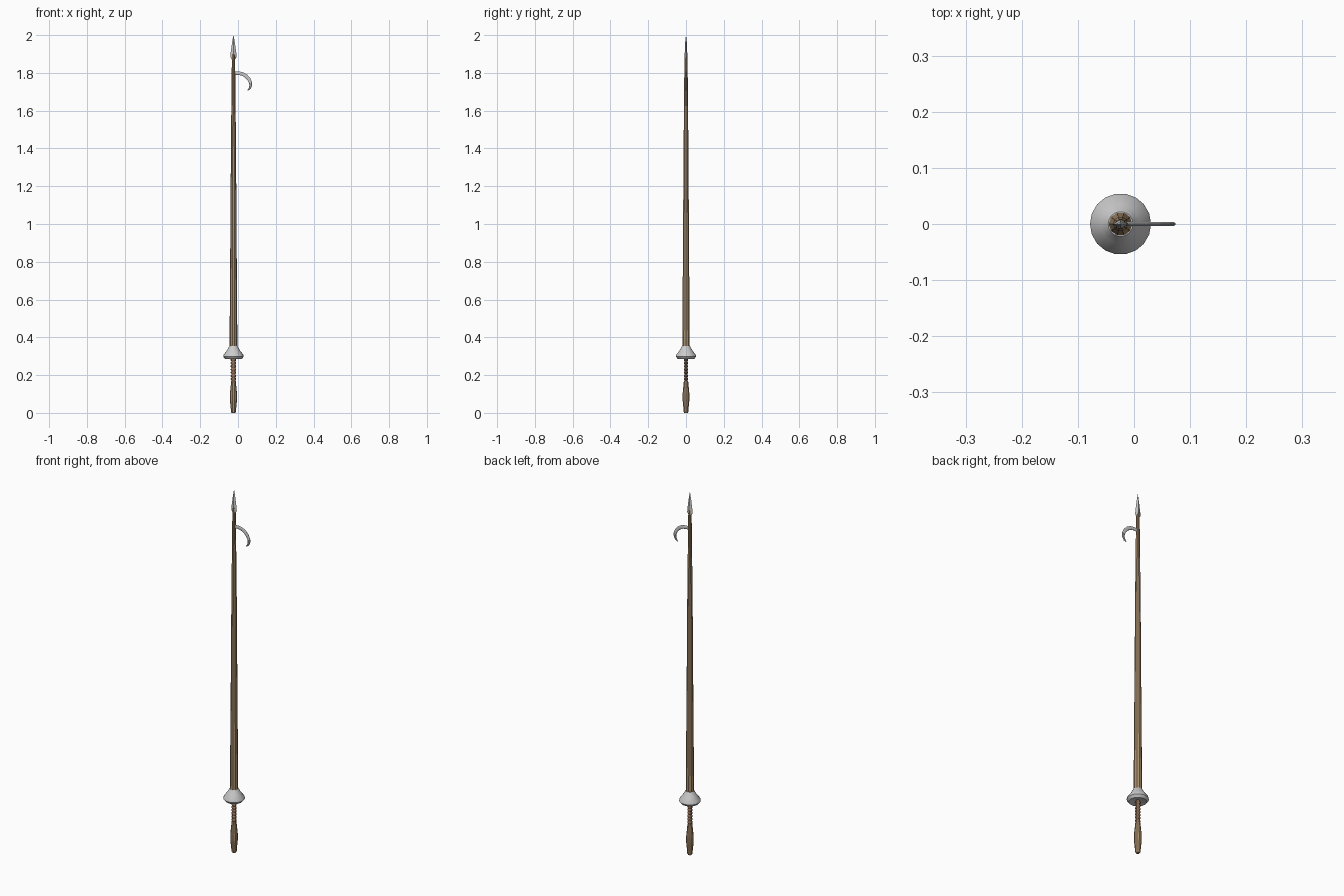
import bpy, bmesh, math
from mathutils import Vector

if "Cube" in bpy.data.objects:
    bpy.data.objects.remove(bpy.data.objects["Cube"])

CX = -0.024  # pole axis


def material(name, col):
    m = bpy.data.materials.new(name)
    m.diffuse_color = (*col, 1)
    m.use_nodes = True
    m.node_tree.nodes["Principled BSDF"].inputs["Base Color"].default_value = m.diffuse_color
    return m


wood = material("wood", (0.40, 0.27, 0.15))
dark_wood = material("wrapped_wood", (0.30, 0.17, 0.10))


def loft(name, rings, mat=None, smooth=False):
    """Skin a list of equal-length point rings and cap both ends."""
    bm = bmesh.new()
    loops = [[bm.verts.new(p) for p in r] for r in rings]
    n = len(loops[0])
    for a, b in zip(loops, loops[1:]):
        for i in range(n):
            j = (i + 1) % n
            bm.faces.new((a[i], a[j], b[j], b[i]))
    bm.faces.new(loops[0][::-1])
    bm.faces.new(loops[-1])
    bmesh.ops.recalc_face_normals(bm, faces=bm.faces)
    me = bpy.data.meshes.new(name)
    bm.to_mesh(me)
    bm.free()
    ob = bpy.data.objects.new(name, me)
    bpy.context.collection.objects.link(ob)
    if mat:
        me.materials.append(mat)
    if smooth:
        bpy.ops.object.select_all(action='DESELECT')
        bpy.context.view_layer.objects.active = ob
        ob.select_set(True)
        bpy.ops.object.shade_smooth_by_angle(angle=math.radians(30))
    return ob


def turned(name, profile, sides, mat=None, smooth=False):
    """Profile of (z, x radius, y radius) around the pole axis."""
    rings = []
    for z, rx, ry in profile:
        rings.append([(CX + rx * math.cos(2 * math.pi * i / sides),
                       ry * math.sin(2 * math.pi * i / sides), z)
                      for i in range(sides)])
    return loft(name, rings, mat, smooth)


# Long tapered shaft
turned("shaft", [(z, r, r) for z, r in
                 [(0.34, 0.021), (0.8, 0.0175), (1.4, 0.0135),
                  (1.8, 0.0095), (1.9, 0.008)]], 10, wood)

# Conical hand guard, slightly hollow underneath
turned("guard", [(z, r, r) for z, r in
                 [(0.293, 0.012), (0.285, 0.044), (0.298, 0.0545),
                  (0.308, 0.052), (0.33, 0.035), (0.353, 0.022)]],
       18, None, True)

# Ridged grip
ridges = 7
grip = [(0.16, 0.011, 0.009)]
for i in range(ridges):
    z = 0.172 + i * 0.017
    grip += [(z, 0.0105, 0.009), (z + 0.004, 0.0145, 0.0105),
             (z + 0.010, 0.0145, 0.0105), (z + 0.014, 0.0105, 0.009)]
grip.append((0.295, 0.0105, 0.009))
turned("grip", grip, 10, dark_wood)

# Swollen pommel
turned("pommel", [(z, r, r) for z, r in
                  [(0.0, 0.010), (0.006, 0.0135), (0.02, 0.014),
                   (0.07, 0.019), (0.10, 0.019), (0.145, 0.0145),
                   (0.17, 0.012)]], 10, wood)

# Flat diamond spear head
turned("spear_head", [(1.872, 0.009, 0.008), (1.885, 0.0165, 0.007),
                      (1.90, 0.016, 0.007), (1.96, 0.0075, 0.0045),
                      (2.0, 0.0004, 0.0004)], 4)

# Curved side hook: (x, z, half height) along its centre line
path = [(-0.022, 1.797, 0.009), (0.000, 1.799, 0.009), (0.022, 1.795, 0.0095),
        (0.042, 1.784, 0.0095), (0.057, 1.768, 0.009), (0.0665, 1.748, 0.008),
        (0.067, 1.730, 0.007), (0.060, 1.715, 0.005), (0.049, 1.706, 0.001)]
hook = []
for k, (x, z, h) in enumerate(path):
    a, b = path[max(k - 1, 0)], path[min(k + 1, len(path) - 1)]
    t = Vector((b[0] - a[0], 0, b[1] - a[1])).normalized()
    n = Vector((-t.z, 0, t.x))
    w = 0.0038 if k < len(path) - 1 else 0.001
    hook.append([Vector((x, 0, z)) + n * h * u + Vector((0, w * v, 0))
                 for u, v in [(1, 0.3), (0.5, 1), (-0.5, 1),
                              (-1, 0.3), (-1, -0.3), (-0.5, -1), (0.5, -1), (1, -0.3)]])
loft("hook", hook)
